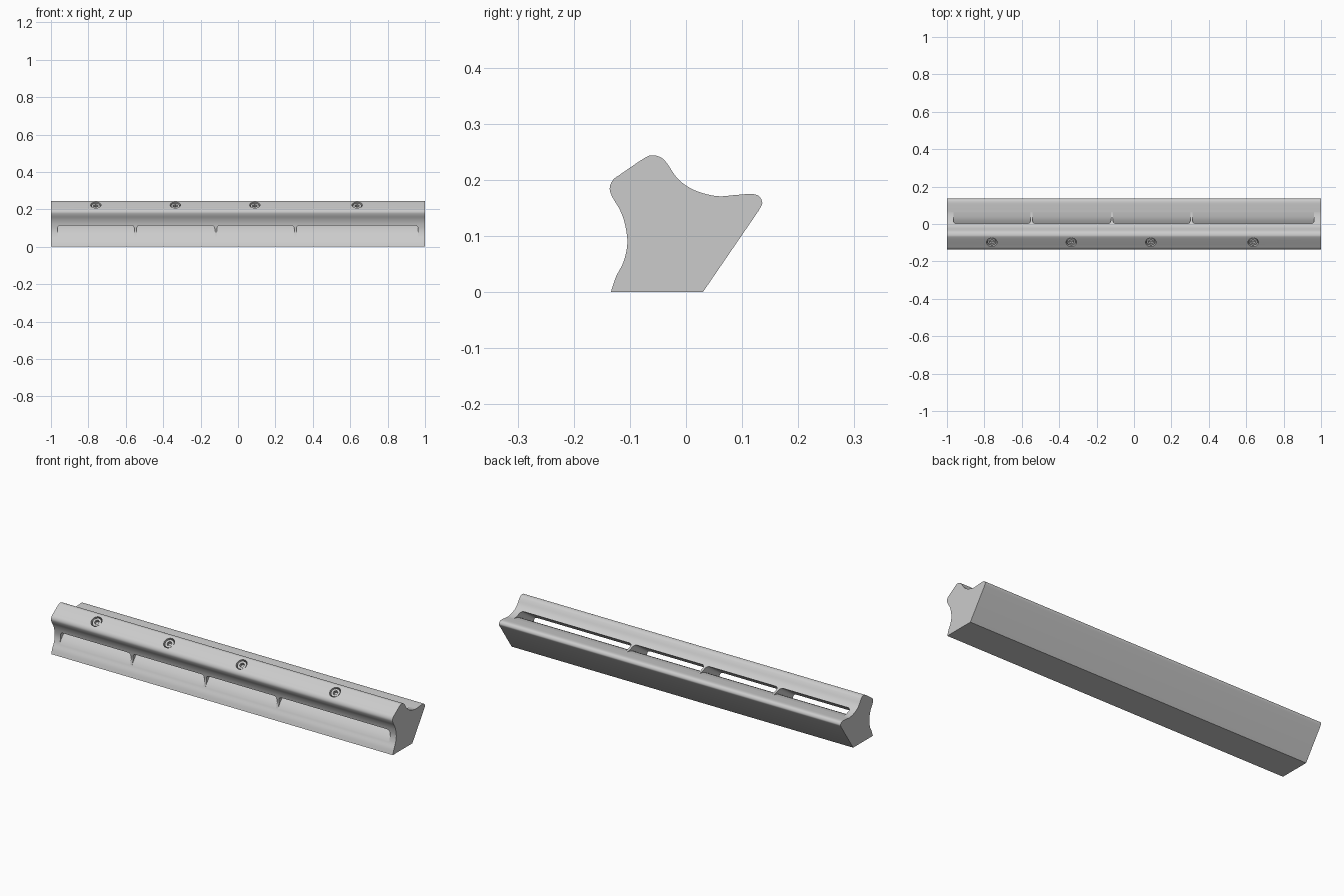
import bpy, bmesh, math
from mathutils import Vector, Matrix

if "Cube" in bpy.data.objects:
    bpy.data.objects.remove(bpy.data.objects["Cube"], do_unlink=True)


def material(name, value):
    m = bpy.data.materials.new(name)
    m.use_nodes = True
    m.diffuse_color = (value, value, value, 1)
    m.node_tree.nodes["Principled BSDF"].inputs["Base Color"].default_value = (value, value, value, 1)
    return m


grey = material("light grey", 0.6)


def finish(bm, name):
    bmesh.ops.recalc_face_normals(bm, faces=bm.faces)
    mesh = bpy.data.meshes.new(name)
    bm.to_mesh(mesh)
    bm.free()
    ob = bpy.data.objects.new(name, mesh)
    bpy.context.collection.objects.link(ob)
    mesh.materials.append(grey)
    return ob


def smooth(points, steps=5):
    """Catmull-Rom curve through the points."""
    p = [Vector(q) for q in points]
    p = [p[0] * 2 - p[1]] + p + [p[-1] * 2 - p[-2]]
    out = []
    for a, b, c, d in zip(p, p[1:], p[2:], p[3:]):
        for i in range(steps):
            t = i / steps
            out.append(0.5 * (2 * b + (c - a) * t + (2 * a - 5 * b + 4 * c - d) * t**2
                              + (3 * b - a - 3 * c + d) * t**3))
    return out + [p[-2]]


def extrude(bm, profile, x0, x1):
    """Extrude a (y, z) profile along x; returns the two end rings."""
    ends = [[bm.verts.new((x, y, z)) for y, z in profile] for x in (x0, x1)]
    for ring in ends:
        bm.faces.new(ring)
    n = len(profile)
    for i in range(n):
        j = (i + 1) % n
        bm.faces.new((ends[0][i], ends[0][j], ends[1][j], ends[1][i]))
    return ends


# Rail section: front foot, waist, crest, rear groove and lip
section = smooth([
    (-.134, 0), (-.125, .027), (-.111, .055), (-.1045, .088), (-.109, .122),
    (-.118, .147), (-.131, .169), (-.136, .185), (-.130, .200), (-.114, .212),
    (-.074, .239), (-.059, .244), (-.043, .239), (-.032, .227), (-.018, .206),
    (0, .190), (.025, .178), (.057, .171), (.087, .173), (.116, .175),
    (.130, .171), (.136, .159), (.130, .146)]) + [Vector((.03, 0))]
bm = bmesh.new()
extrude(bm, section, -1, 1)
rail = finish(bm, "rail_body")

# Slots running from the front waist up into the rear groove
floor = smooth([(-.118, .041), (-.100, .073), (-.070, .105), (-.030, .132),
                (0, .150), (.030, .164), (.066, .1712)], 4)
slot = [Vector((-.16, .041))] + floor + [Vector((.066, .207)), Vector((.030, .207)), Vector((-.16, .0775))]
dividers = (-.548, -.118, .307)
starts = [-.966] + [d + .006 for d in dividers]
stops = [d - .006 for d in dividers] + [.963]
bm = bmesh.new()
for x0, x1 in zip(starts, stops):
    roof = [bm.edges.get(ring[-2:]) for ring in extrude(bm, slot, x0, x1)]
    bmesh.ops.recalc_face_normals(bm, faces=bm.faces)
    bmesh.ops.bevel(bm, geom=roof, offset=.016, segments=6, profile=.5, affect='EDGES')
slot_cutter = finish(bm, "slot_cutter")

# Screw positions on the sloping front shoulder
tilt = math.atan2(.027, .040)
screws = [Matrix.Translation((x, -.098, .2228)) @ Matrix.Rotation(tilt, 4, 'X')
          for x in (-.76, -.335, .09, .637)]


def cylinder(bm, place, radius, low, high, sides=32):
    bmesh.ops.create_cone(bm, cap_ends=True, segments=sides, radius1=radius, radius2=radius,
                          depth=high - low, matrix=place @ Matrix.Translation((0, 0, (low + high) / 2)))


bm = bmesh.new()
for place in screws:
    cylinder(bm, place, .028, -.03, .03)
hole_cutter = finish(bm, "hole_cutter")


def cut(target, cutter):
    cutter.hide_render = True
    mod = target.modifiers.new("cut", 'BOOLEAN')
    mod.operation = 'DIFFERENCE'
    mod.solver = 'EXACT'
    mod.object = cutter
    bpy.context.view_layer.objects.active = target
    bpy.ops.object.modifier_apply(modifier=mod.name)
    bpy.data.objects.remove(cutter, do_unlink=True)


def shade(ob):
    bpy.ops.object.select_all(action='DESELECT')
    ob.select_set(True)
    bpy.context.view_layer.objects.active = ob
    bpy.ops.object.shade_smooth_by_angle(angle=math.radians(30))


cut(rail, slot_cutter)
cut(rail, hole_cutter)
shade(rail)

# Socket-head screws sunk in the holes
for i, place in enumerate(screws):
    bm = bmesh.new()
    cylinder(bm, place, .023, -.031, -.005)
    head = finish(bm, f"screw_{i + 1}")
    bm = bmesh.new()
    cylinder(bm, place, .013, -.02, .01, 6)
    cut(head, finish(bm, "socket_cutter"))
    shade(head)
